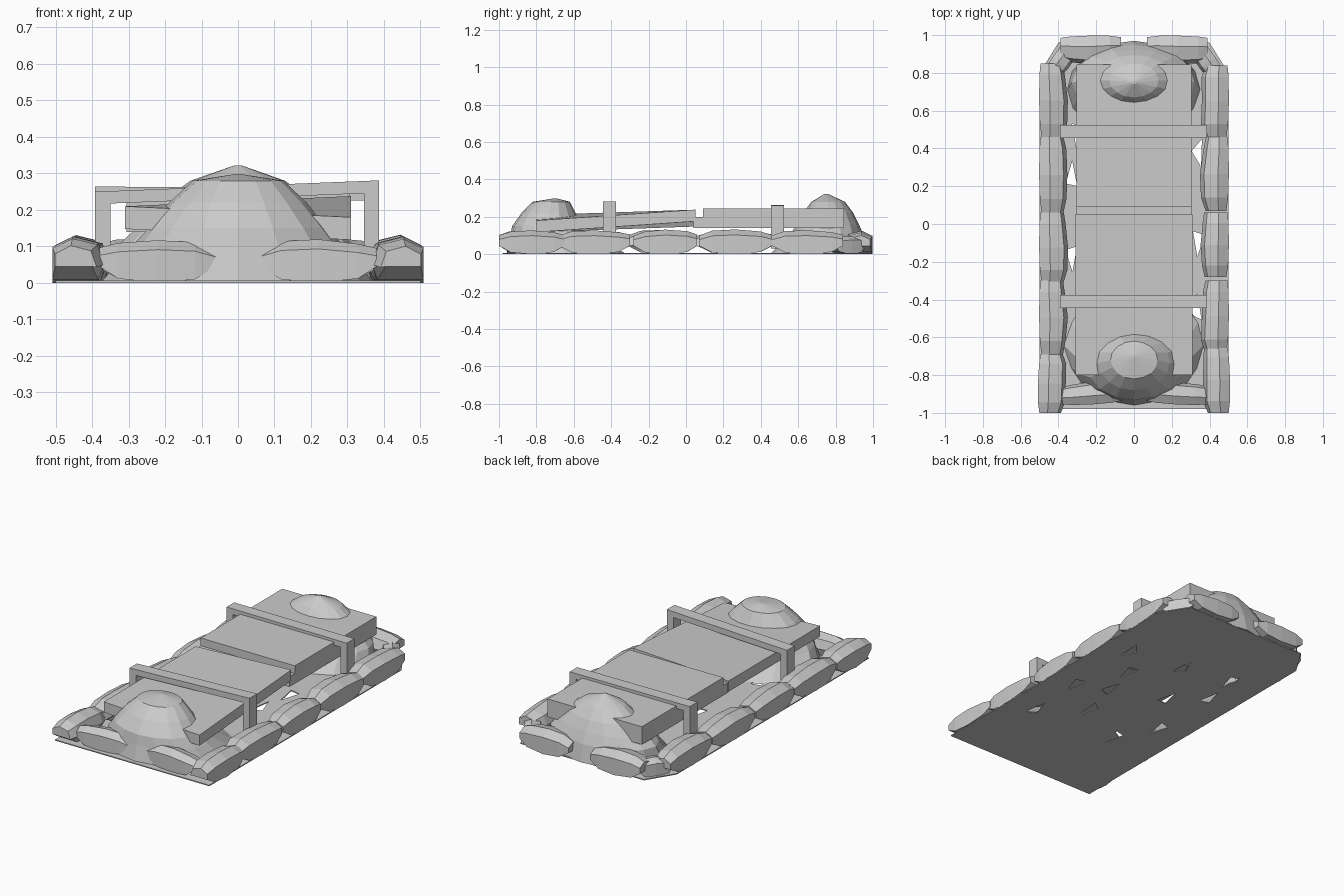
import bpy, bmesh, math, random
from mathutils import Vector

if "Cube" in bpy.data.objects:
    bpy.data.objects.remove(bpy.data.objects["Cube"])

random.seed(4)


def build(name, verts, faces):
    me = bpy.data.meshes.new(name)
    me.from_pydata(verts, [], faces)
    bm = bmesh.new()
    bm.from_mesh(me)
    bmesh.ops.recalc_face_normals(bm, faces=bm.faces)
    bm.to_mesh(me)
    bm.free()
    ob = bpy.data.objects.new(name, me)
    bpy.context.collection.objects.link(ob)
    return ob


def loft(name, rings):
    """Closed solid through equal-sized rings."""
    n = len(rings[0])
    verts = [v for r in rings for v in r]
    faces = [(k * n + i, k * n + (i + 1) % n, (k + 1) * n + (i + 1) % n, (k + 1) * n + i)
             for k in range(len(rings) - 1) for i in range(n)]
    faces += [tuple(range(n))[::-1], tuple(range(len(verts) - n, len(verts)))]
    return build(name, verts, faces)


def stone(name, start, end, width, height, side):
    """Rough kerb stone; start/end lie on its outer edge, side points inward."""
    a, b, s = Vector(start), Vector(end), Vector(side)
    rings = []
    for t, sc, low in ((0, .80, .045), (.16, .93, .012), (.5, 1, 0), (.82, .95, .01), (1, .78, .045)):
        w = width * (sc + random.uniform(-.05, .03))
        h = height * (sc + random.uniform(-.03, .02))
        off = (1 - sc) * .05
        sec = ((0, low), (0, .78 * h), (.38, h), (.86, .86 * h), (1, .42 * h), (.88, low))
        ring = []
        for u, z in sec:
            p = a.lerp(b, t) + s * (off + u * w)
            ring.append((p.x, p.y, z))
        rings.append(ring)
    return loft(name, rings)


def mound(name, rings, peak, n=16):
    """Faceted earth heap from (rx, ry, centre y, z) rings and a peak."""
    out = []
    for rx, ry, cy, z in rings:
        out.append([(rx * math.cos(2 * math.pi * i / n) * random.uniform(.97, 1.02),
                     cy + ry * math.sin(2 * math.pi * i / n), z) for i in range(n)])
    out.append([(.01 * math.cos(2 * math.pi * i / n), peak[0] + .01 * math.sin(2 * math.pi * i / n),
                 peak[1]) for i in range(n)])
    return loft(name, out)


def slab(name, x0, x1, y0, y1, thick, tops):
    """Board whose top corners have heights tops = front left, front right, back right, back left."""
    xy = ((x0, y0), (x1, y0), (x1, y1), (x0, y1))
    return loft(name, [[(x, y, z - thick) for (x, y), z in zip(xy, tops)],
                       [(x, y, z) for (x, y), z in zip(xy, tops)]])


# Ground sheet with torn gaps
outline = [(-.5, -.98), (.5, -.98), (.5, .8), (.4, .96), (-.4, .96), (-.5, .8)]
ground = loft("ground_sheet", [[(x, y, z) for x, y in outline] for z in (0, .006)])
gaps = [(-.33, .25), (-.33, -.17), (.34, -.09), (.34, .38), (-.3, .48), (.2, .2), (-.15, .1),
        (.1, -.25), (-.2, -.4), (.33, -.45), (0, .42), (.16, -.02)]
bm = bmesh.new()
for gx, gy in gaps:
    turn = random.uniform(0, 6.28)
    tri = []
    for k in range(3):
        a = turn + k * 2.094
        dx, dy = .035 * math.cos(a), .085 * math.sin(a)
        tri.append((gx + dx, gy + dy))
    lo = [bm.verts.new((x, y, -.05)) for x, y in tri]
    hi = [bm.verts.new((x, y, .05)) for x, y in tri]
    bm.faces.new(lo[::-1])
    bm.faces.new(hi)
    for k in range(3):
        j = (k + 1) % 3
        bm.faces.new((lo[k], lo[j], hi[j], hi[k]))
me = bpy.data.meshes.new("gap_cutter")
bm.to_mesh(me)
bm.free()
cutter = bpy.data.objects.new("gap_cutter", me)
bpy.context.collection.objects.link(cutter)
cutter.hide_render = True
mod = ground.modifiers.new("gaps", 'BOOLEAN')
mod.operation, mod.object, mod.solver = 'DIFFERENCE', cutter, 'EXACT'
bpy.context.view_layer.objects.active = ground
bpy.ops.object.modifier_apply(modifier="gaps")
bpy.data.objects.remove(cutter)

# Kerb stones along both sides
spans = {-1: [(.85, .46), (.46, .06), (.06, -.31), (-.3, -.69), (-.69, -1)],
         1: [(.84, .46), (.46, .07), (.06, -.28), (-.3, -.68), (-.65, -1)]}
for sx, rows in spans.items():
    for i, (y0, y1) in enumerate(rows):
        stone(f"side_stone_{'left' if sx < 0 else 'right'}_{i}",
              (sx * .505, y0, 0), (sx * (.512 if i == 4 else .5), y1, 0), .15, .13, (-sx, 0, 0))

# Kerb stones across the front and back
for sx in (-1, 1):
    tag = "left" if sx < 0 else "right"
    stone(f"front_stone_{tag}", (sx * .38, -.965, 0), (sx * .06, -.945, 0), .12, .118, (0, 1, 0))
    stone(f"back_stone_{tag}", (sx * .39, .995, 0), (sx * .07, 1.0, 0), .15, .125, (0, -1, 0))
    stone(f"back_corner_stone_{tag}", (sx * .49, .80, 0), (sx * .37, .97, 0), .1, .1, (-sx * .8, -.6, 0))

# Earth heaps at both ends
mound("front_earth_heap", [(.37, .32, -.64, .002), (.30, .23, -.71, .09), (.25, .19, -.74, .15),
                           (.19, .145, -.735, .22), (.125, .10, -.72, .28)], (-.70, .298))
mound("back_earth_heap", [(.35, .26, .71, .002), (.33, .2, .75, .1), (.27, .165, .76, .16),
                          (.21, .135, .76, .22), (.13, .09, .76, .28)], (.75, .322))

# Lid boards
slab("front_lid_board", -.31, .31, -.8, .05, .062, (.21, .18, .238, .21))
slab("back_lid_board", -.305, .305, .09, .845, .105, (.245,) * 4)
slab("lid_joint_strip", -.305, .305, .04, .1, .06, (.2,) * 4)

# Binding straps: a crossbar on two legs
for tag, y0, y1, zl, zr in (("front", -.445, -.375, .25, .281), ("back", .455, .525, .264, .26)):
    slab(f"{tag}_strap_bar", -.392, .387, y0, y1, .034, (zl, zr, zr, zl))
    for side, x0, x1, z in (("left", -.392, -.35, zl), ("right", .345, .387, zr)):
        slab(f"{tag}_strap_leg_{side}", x0, x1, y0, y1, z - .06, (z - .03,) * 4)
